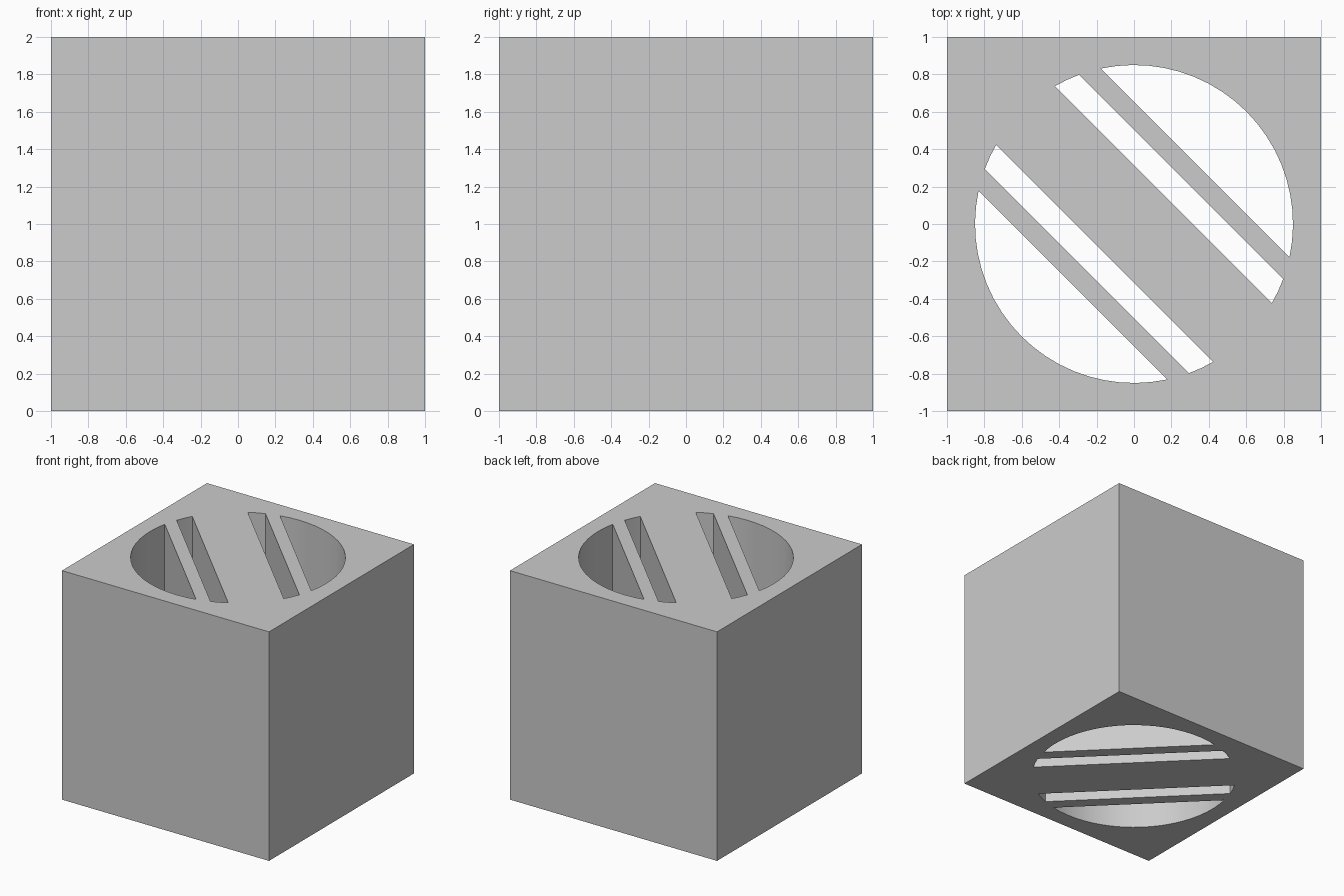
import bpy, bmesh
from math import acos, cos, sin, pi

if "Cube" in bpy.data.objects:
    bpy.data.objects.remove(bpy.data.objects["Cube"])

R = 0.85                              # radius of the round bore
BAR_IN, SLIT, RIM = 0.223, 0.357, 0.463   # bar edge distances from the centre


def arc(a0, a1, turn):
    n = max(2, round(abs(a1 - a0) / (2 * pi / 64)))
    return [(R * cos(turn + a0 + (a1 - a0) * i / n),
             R * sin(turn + a0 + (a1 - a0) * i / n)) for i in range(n + 1)]


def prism(name, outline, z0, z1):
    bm = bmesh.new()
    face = bm.faces.new([bm.verts.new((x, y, z0)) for x, y in outline])
    ext = bmesh.ops.extrude_face_region(bm, geom=[face])
    top = [v for v in ext["geom"] if isinstance(v, bmesh.types.BMVert)]
    bmesh.ops.translate(bm, verts=top, vec=(0, 0, z1 - z0))
    bmesh.ops.recalc_face_normals(bm, faces=bm.faces)
    mesh = bpy.data.meshes.new(name)
    bm.to_mesh(mesh)
    bm.free()
    ob = bpy.data.objects.new(name, mesh)
    bpy.context.collection.objects.link(ob)
    return ob


# Solid cube
block = prism("slotted_block", [(-1, -1), (1, -1), (1, 1), (-1, 1)], 0, 2)

# Through openings on both sides of the diagonal centre bar
a_in, a_slit, a_rim = (acos(d / R) for d in (BAR_IN, SLIT, RIM))
cutters = []
for turn in (pi / 4, pi / 4 + pi):
    segment = arc(-a_rim, a_rim, turn)
    slot = arc(a_slit, a_in, turn) + arc(-a_in, -a_slit, turn)
    cutters += [prism("segment_cutter", segment, -0.5, 2.5),
                prism("slot_cutter", slot, -0.5, 2.5)]

bpy.context.view_layer.objects.active = block
for cutter in cutters:
    cutter.hide_render = True
    mod = block.modifiers.new("opening", "BOOLEAN")
    mod.operation = "DIFFERENCE"
    mod.solver = "EXACT"
    mod.object = cutter
    bpy.ops.object.modifier_apply(modifier=mod.name)
    bpy.data.objects.remove(cutter)

# Smooth bore walls, sharp edges elsewhere
bpy.ops.object.select_all(action="DESELECT")
block.select_set(True)
bpy.ops.object.shade_smooth_by_angle(angle=pi / 6)
